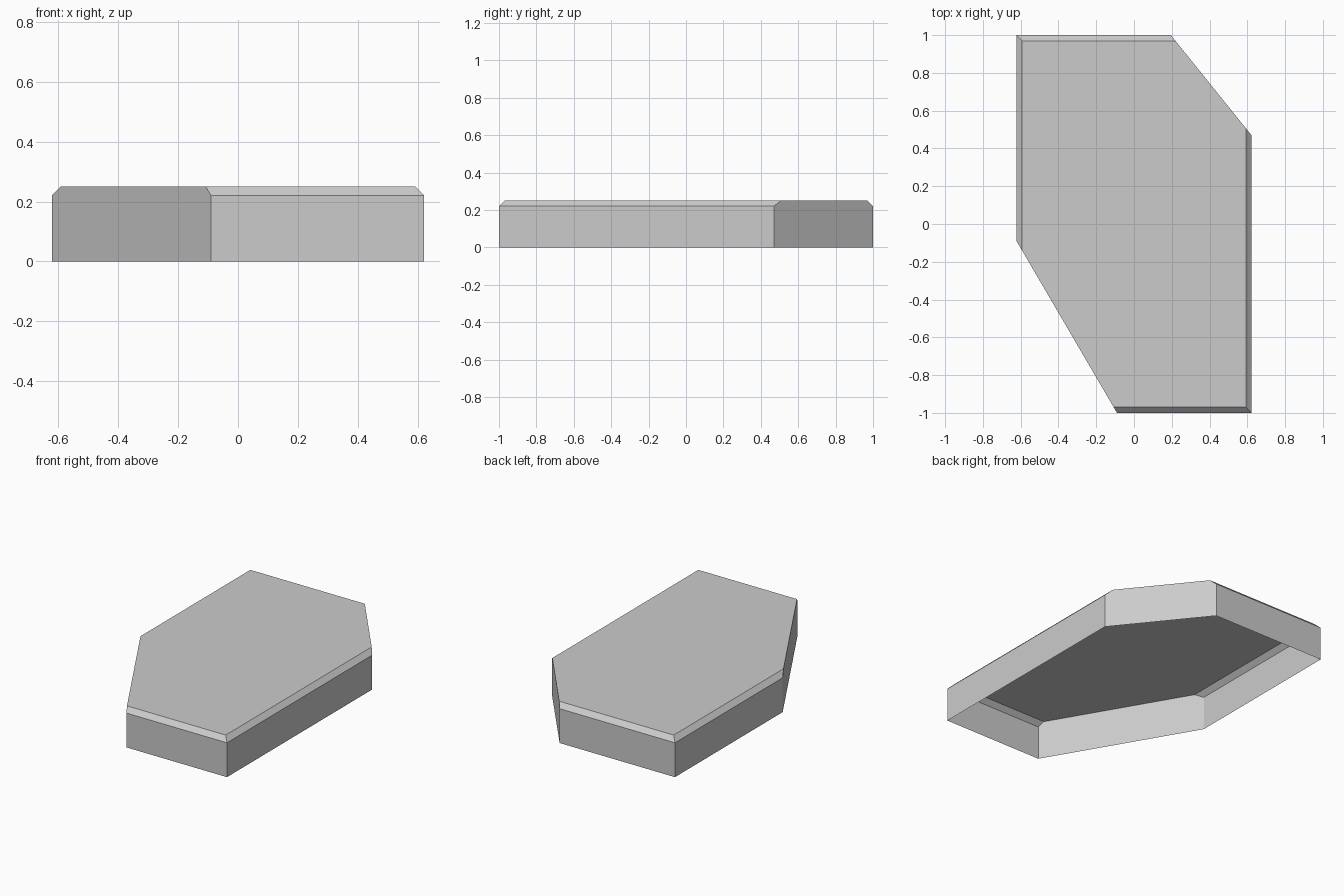
import bpy
import bmesh

cube = bpy.data.objects.get("Cube")
if cube:
    bpy.data.objects.remove(cube, do_unlink=True)

# Material
grey = bpy.data.materials.new("plain grey")
grey.use_nodes = True
colour = (0.6, 0.6, 0.6, 1)
grey.diffuse_color = colour
grey.node_tree.nodes["Principled BSDF"].inputs["Base Color"].default_value = colour

HALF_X, HALF_Y = 0.622, 1.0
HEIGHT, BEVEL = 0.25, 0.03

# Lines of the two cut corners, as end points on the full outline
FRONT_CUT = ((-HALF_X, -0.09), (-0.09, -HALF_Y))
BACK_CUT = ((HALF_X, 0.47), (0.195, HALF_Y))


def cut_ends(cut, inset):
    """Slide both ends of a corner cut along its line to the inset sides."""
    (x1, y1), (x2, y2) = cut
    slope = (y2 - y1) / (x2 - x1)
    side = x1 - inset if x1 > 0 else x1 + inset
    end = y2 - inset if y2 > 0 else y2 + inset
    return [(side, y1 + slope * (side - x1)), (x2 + (end - y2) / slope, end)]


def outline(inset):
    """Six-sided plan: straight sides move inward, corner cuts stay in plane."""
    x, y = HALF_X - inset, HALF_Y - inset
    return cut_ends(FRONT_CUT, inset) + [(x, -y)] + cut_ends(BACK_CUT, inset) + [(-x, y)]


# Open-bottomed shell: walls, bevelled rim and flat top
bm = bmesh.new()
rings = [[bm.verts.new((x, y, z)) for x, y in outline(inset)]
         for inset, z in ((0, 0), (0, HEIGHT - BEVEL), (BEVEL, HEIGHT))]
for low, high in zip(rings, rings[1:]):
    for i in range(len(low)):
        j = (i + 1) % len(low)
        bm.faces.new((low[i], low[j], high[j], high[i]))
bm.faces.new(rings[-1])

mesh = bpy.data.meshes.new("platform_shell")
bm.to_mesh(mesh)
bm.free()
mesh.materials.append(grey)
shell = bpy.data.objects.new("platform_shell", mesh)
bpy.context.collection.objects.link(shell)
